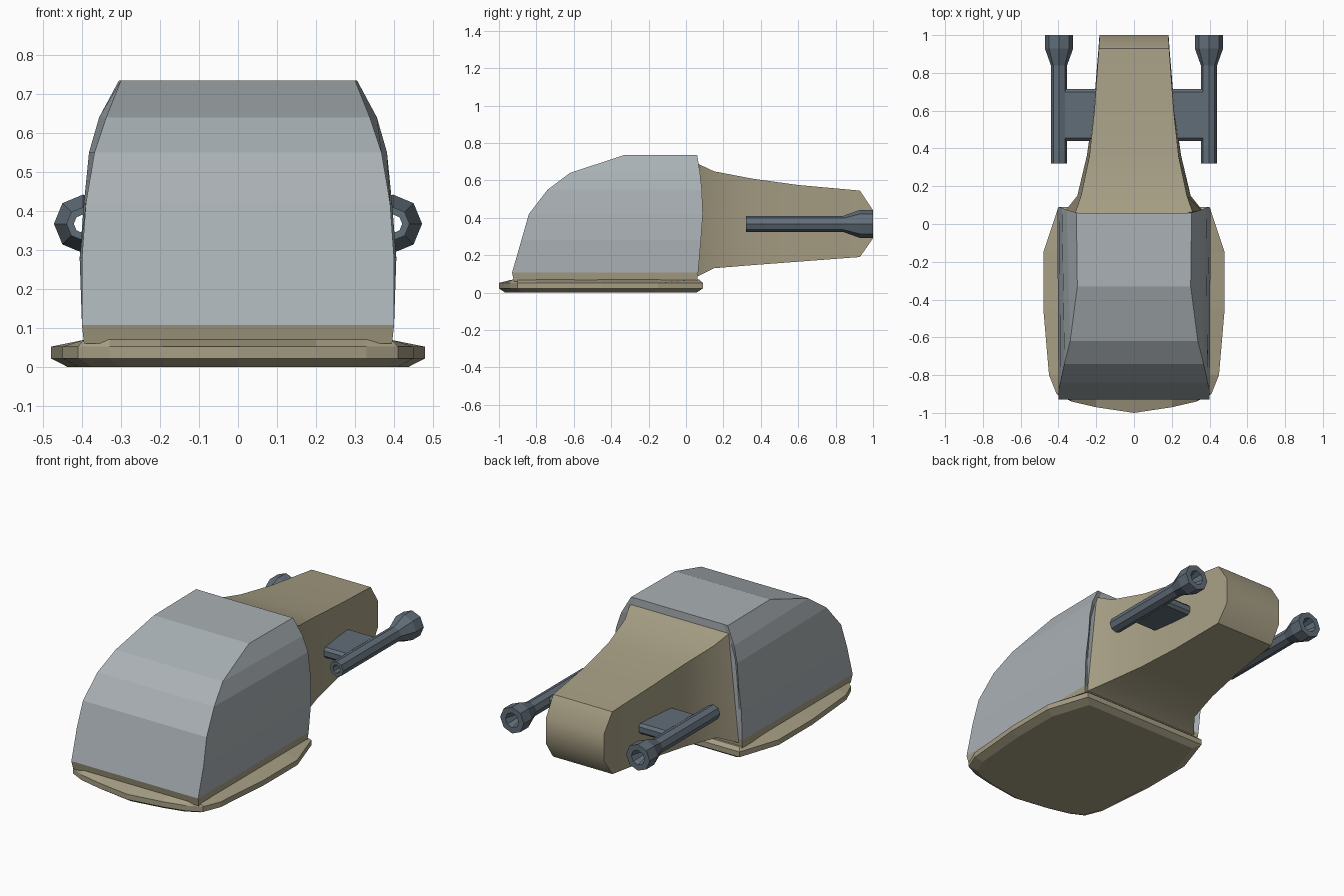
import bpy, bmesh
from math import cos, sin, pi, radians

if "Cube" in bpy.data.objects:
    bpy.data.objects.remove(bpy.data.objects["Cube"])


def paint(name, rgb):
    m = bpy.data.materials.new(name)
    m.diffuse_color = (*rgb, 1)
    m.use_nodes = True
    m.node_tree.nodes["Principled BSDF"].inputs["Base Color"].default_value = m.diffuse_color
    return m


TAN = paint("tan hull", (0.38, 0.34, 0.23))
GLASS = paint("canopy grey", (0.40, 0.44, 0.46))
STEEL = paint("gun steel", (0.12, 0.155, 0.19))


def loft(name, rings, mat, wrap=False, smooth=None):
    """Skin equal-length closed rings; cap the ends or wrap last ring to first."""
    bm = bmesh.new()
    vs = [[bm.verts.new(p) for p in ring] for ring in rings]
    n = len(vs[0])
    pairs = list(zip(vs, vs[1:])) + ([(vs[-1], vs[0])] if wrap else [])
    for a, b in pairs:
        for i in range(n):
            j = (i + 1) % n
            bm.faces.new((a[i], a[j], b[j], b[i]))
    if not wrap:
        bm.faces.new(vs[0])
        bm.faces.new(vs[-1])
    bmesh.ops.recalc_face_normals(bm, faces=bm.faces)
    me = bpy.data.meshes.new(name)
    bm.to_mesh(me)
    bm.free()
    me.materials.append(mat)
    ob = bpy.data.objects.new(name, me)
    bpy.context.collection.objects.link(ob)
    if smooth:
        bpy.ops.object.select_all(action='DESELECT')
        ob.select_set(True)
        bpy.context.view_layer.objects.active = ob
        bpy.ops.object.shade_smooth_by_angle(angle=radians(smooth))
    return ob


def both_sides(half):
    """Half ring (x >= 0) to full ring."""
    return half + [(-x, y, z) for x, y, z in reversed(half) if x > 1e-5]


# Base plate: boat-shaped outline, chamfered below, sloped up to the cabin above
outline = [(0, -1), (0.2, -0.97), (0.33, -0.94), (0.41, -0.9), (0.45, -0.8),
           (0.48, -0.45), (0.48, -0.15), (0.40, 0.09)]
plate = [
    both_sides([(x * 0.91, -0.45 + (y + 0.45) * 0.94, 0) for x, y in outline]),
    both_sides([(x, y, 0.022) for x, y in outline]),
    both_sides([(x, y, 0.052) for x, y in outline]),
    both_sides([(min(x, 0.40 - 0.002 * i), max(min(y, 0.07), -0.925 + 0.001 * i), 0.07)
                for i, (x, y) in enumerate(outline)]),
]
loft("base_plate", plate, TAN)


# Cabin rows: front half-width, front y, back half-width, back y, z
def cabin_row(fx, fy, bx, by, z):
    return both_sides([(fx, fy, z), (bx, by, z), (bx - 0.03, 0.058, z)])


loft("cabin_sill", [cabin_row(0.395, -0.92, 0.395, 0.06, 0.06),
                    cabin_row(0.40, -0.93, 0.40, 0.065, 0.107)], TAN)
loft("cabin_canopy", [cabin_row(*r) for r in [
    (0.40, -0.93, 0.40, 0.065, 0.107),
    (0.40, -0.88, 0.406, 0.08, 0.28),
    (0.39, -0.84, 0.395, 0.09, 0.42),
    (0.368, -0.74, 0.382, 0.085, 0.55),
    (0.338, -0.62, 0.356, 0.075, 0.64),
    (0.30, -0.33, 0.305, 0.06, 0.735)]], GLASS)

# Rear body: y, top half-width, bottom half-width, low z, high z
body = [(0.05, 0.315, 0.38, 0.08, 0.695), (0.15, 0.28, 0.30, 0.13, 0.648),
        (0.36, 0.236, 0.25, 0.147, 0.608), (0.60, 0.21, 0.215, 0.165, 0.575),
        (0.93, 0.186, 0.188, 0.19, 0.545), (1.0, 0.182, 0.183, 0.29, 0.44)]
loft("rear_body", [both_sides([(b, y, lo), (t, y, hi)]) for y, t, b, lo, hi in body],
     TAN, smooth=36)

# Hollow eight-sided guns on short side brackets
GUN = [(0.32, 0.043), (0.84, 0.043), (0.93, 0.075), (1.0, 0.075),
       (1.0, 0.042), (0.93, 0.024), (0.32, 0.024)]
for side, s in (("right", 1), ("left", -1)):
    rings = [[(s * 0.397 + r * cos(k * pi / 4), y, 0.367 + r * sin(k * pi / 4))
              for k in range(8)] for y, r in GUN]
    loft(side + "_gun", rings, STEEL, wrap=True)
    edge = [(0.44, 0.352), (0.455, 0.337), (0.70, 0.337), (0.715, 0.352),
            (0.715, 0.382), (0.70, 0.397), (0.455, 0.397), (0.44, 0.382)]
    loft(side + "_gun_bracket", [[(s * x, y, z) for y, z in edge]
                                 for x in (0.17, 0.365)], STEEL)
